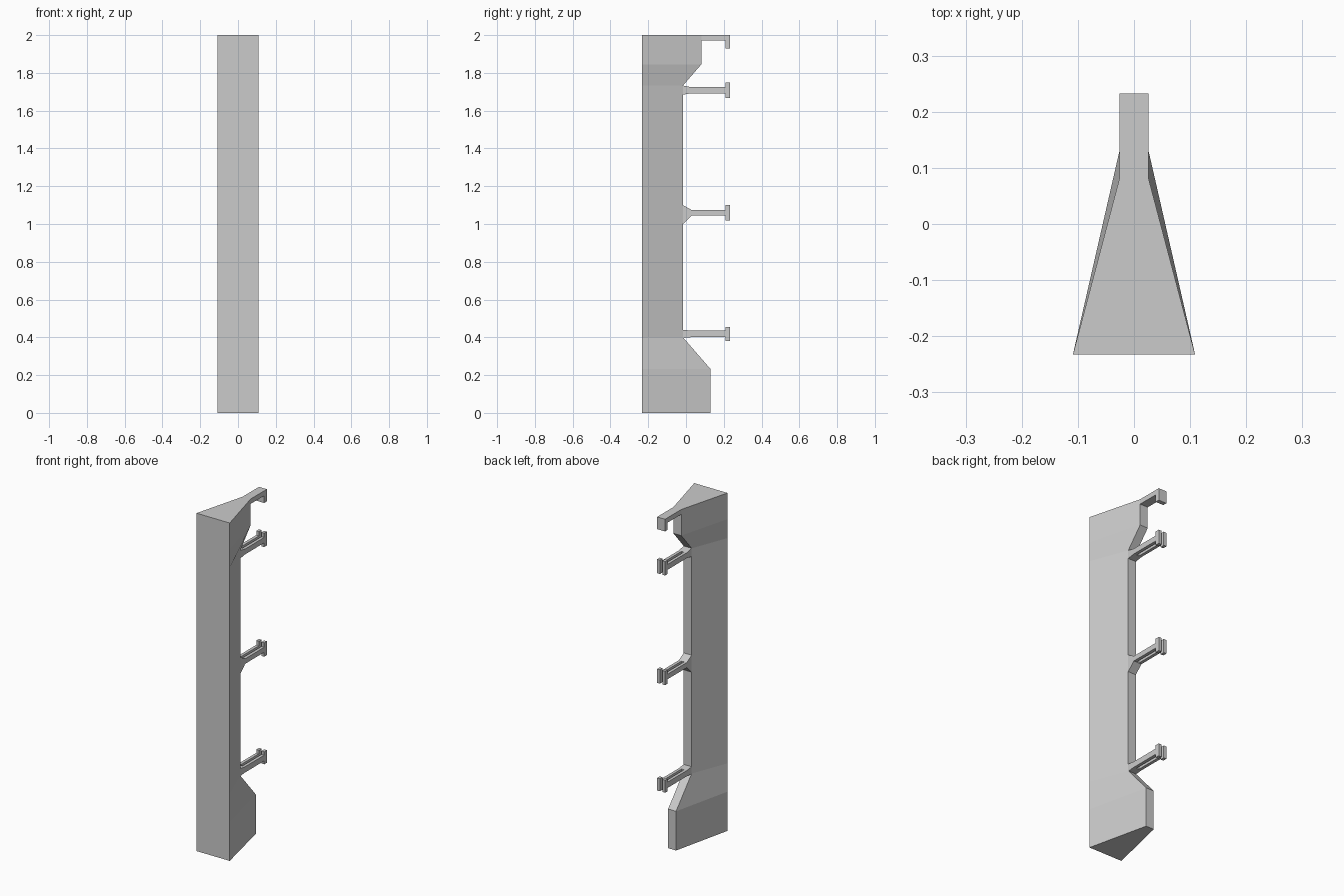
import bpy, bmesh

if "Cube" in bpy.data.objects:
    bpy.data.objects.remove(bpy.data.objects["Cube"])

HALF = 0.233      # half depth of the whole model
W = 0.026         # half width of the narrow rear edge
FRONT_W = 0.109   # half width of the front face
REAR = -0.016     # rear edge of the slim middle section


def finish(name, bm):
    bmesh.ops.recalc_face_normals(bm, faces=bm.faces)
    mesh = bpy.data.meshes.new(name)
    bm.to_mesh(mesh)
    bm.free()
    obj = bpy.data.objects.new(name, mesh)
    bpy.context.collection.objects.link(obj)
    return obj


def side_profile(name, pts, x0, x1):
    """Extrude a (y, z) outline from x0 to x1."""
    bm = bmesh.new()
    face = bm.faces.new([bm.verts.new((x0, y, z)) for y, z in pts])
    ext = bmesh.ops.extrude_face_region(bm, geom=[face])
    verts = [v for v in ext["geom"] if isinstance(v, bmesh.types.BMVert)]
    bmesh.ops.translate(bm, verts=verts, vec=(x1 - x0, 0, 0))
    return finish(name, bm)


# Tapered post: trapezoid sections lofted upward, (z, rear y)
bm = bmesh.new()
rings = []
for z, y in [(0, 0.13), (0.232, 0.13), (0.4, REAR),
             (1.733, REAR), (1.845, 0.081), (2, 0.081)]:
    rings.append([bm.verts.new(p) for p in (
        (-FRONT_W, -HALF, z), (FRONT_W, -HALF, z), (W, y, z), (-W, y, z))])
for a, b in zip(rings, rings[1:]):
    for i in range(4):
        j = (i + 1) % 4
        bm.faces.new((a[i], a[j], b[j], b[i]))
bm.faces.new(rings[0][::-1])
bm.faces.new(rings[-1])
finish("tapered_post", bm)

# Hook at the top with a downturned lip
side_profile("top_hook", [(0.081, 2), (HALF, 2), (HALF, 1.928), (0.208, 1.928),
                          (0.208, 1.971), (0.081, 1.971)], -W, W)

# Pegs: solid root, then two parallel prongs with T-shaped ends
# (name, centre z, root top, root bottom, arm half height, end half height)
PEGS = [("lower", 0.418, 0.440, 0.397, 0.017, 0.037),
        ("middle", 1.059, 1.100, 1.000, 0.015, 0.041),
        ("upper", 1.708, 1.733, 1.685, 0.016, 0.041)]
for name, z, top, bottom, a, e in PEGS:
    side_profile(name + "_peg_root", [(REAR, top), (0.03, z + a),
                                      (0.03, z - a), (REAR, bottom)], -W, W)
    outline = [(0.03, z + a), (0.208, z + a), (0.208, z + e), (HALF, z + e),
               (HALF, z - e), (0.208, z - e), (0.208, z - a), (0.03, z - a)]
    for side, s in (("left", -1), ("right", 1)):
        side_profile(f"{name}_peg_{side}_prong", outline, s * 0.008, s * W)
